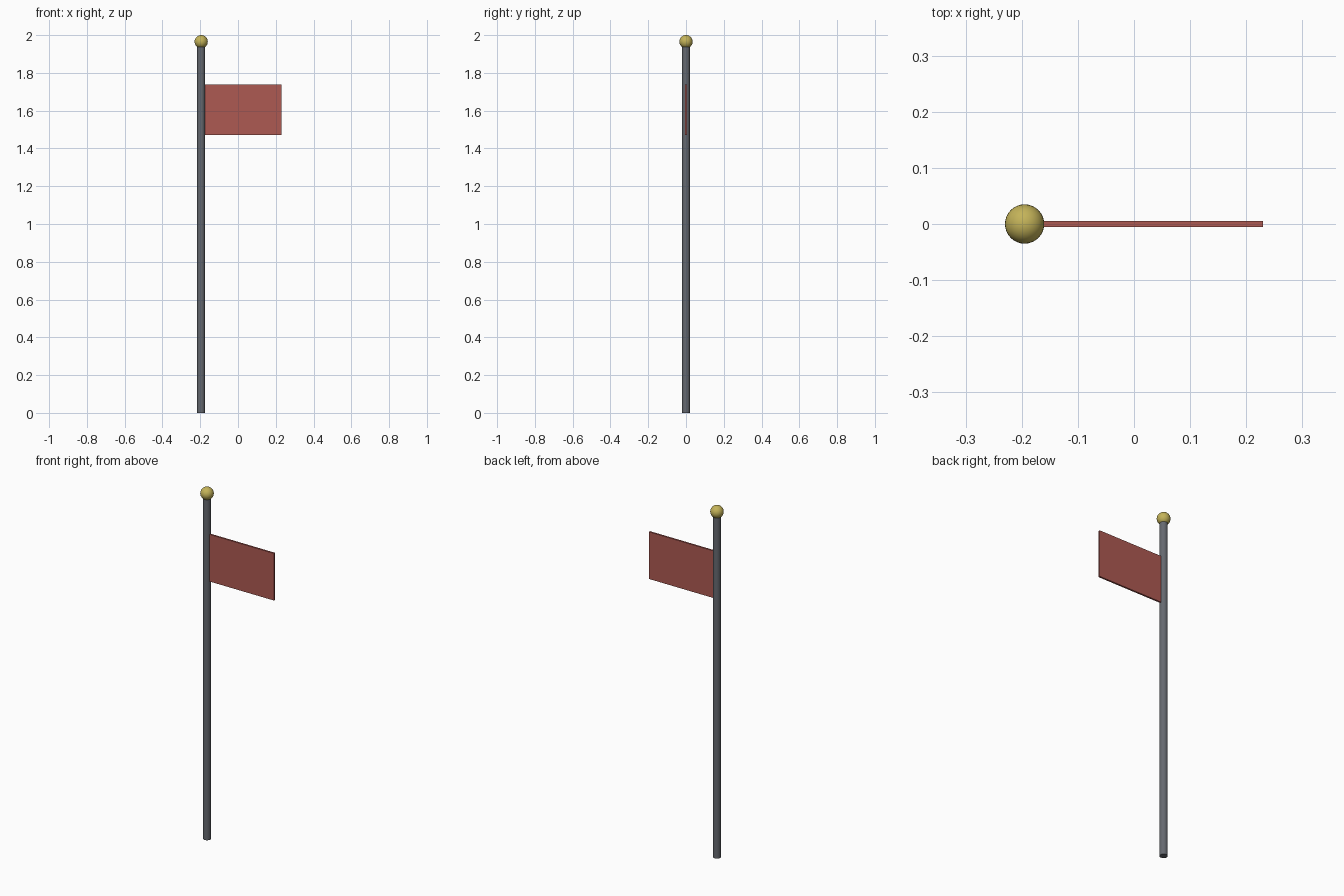
import bpy
import math

if "Cube" in bpy.data.objects:
    bpy.data.objects.remove(bpy.data.objects["Cube"])

POLE_X = -0.195


def finish(name, color, smooth=False):
    ob = bpy.context.object
    ob.name = name
    mat = bpy.data.materials.new(name + "_paint")
    mat.diffuse_color = (*color, 1)
    mat.use_nodes = True
    mat.node_tree.nodes["Principled BSDF"].inputs["Base Color"].default_value = mat.diffuse_color
    ob.data.materials.append(mat)
    if smooth:
        bpy.ops.object.shade_smooth_by_angle(angle=math.radians(40))
    return ob


# Pole
bpy.ops.mesh.primitive_cylinder_add(vertices=32, radius=0.021, depth=1.945,
                                    location=(POLE_X, 0, 1.945 / 2))
finish("pole", (0.13, 0.14, 0.16), True)

# Ball finial
bpy.ops.mesh.primitive_uv_sphere_add(segments=32, ring_count=16, radius=0.035,
                                     location=(POLE_X, 0, 1.965))
finish("finial", (0.55, 0.45, 0.1), True)

# Flag: thin panel whose hoist edge is set into the pole
x0, x1, z0, z1 = -0.18, 0.23, 1.47, 1.738
bpy.ops.mesh.primitive_cube_add(size=1, location=((x0 + x1) / 2, 0, (z0 + z1) / 2))
flag = finish("flag", (0.42, 0.1, 0.085))
flag.scale = (x1 - x0, 0.01, z1 - z0)
bpy.ops.object.transform_apply(location=False, rotation=False, scale=True)
